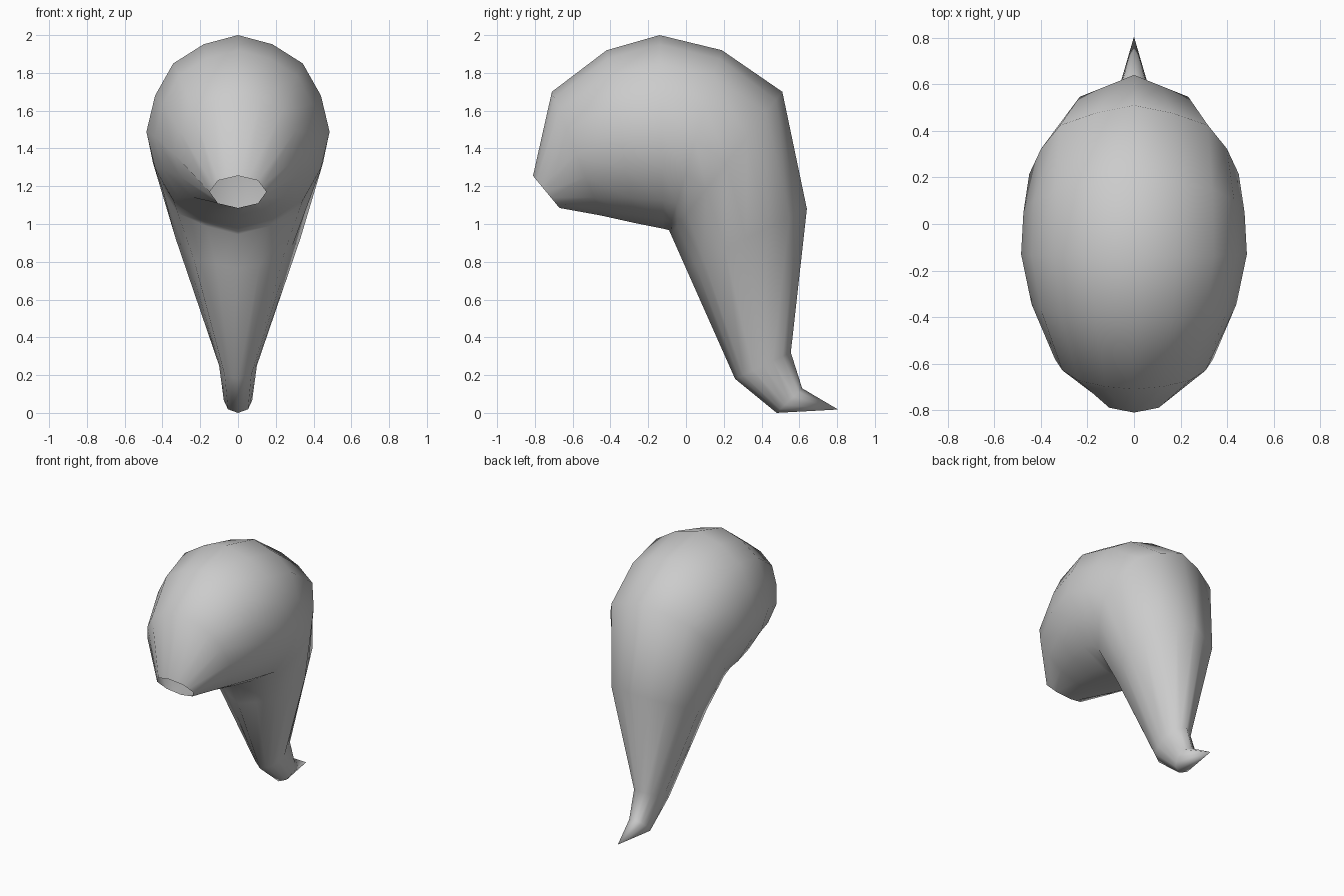
import bpy, bmesh, math
from mathutils import Vector

if "Cube" in bpy.data.objects:
    bpy.data.objects.remove(bpy.data.objects["Cube"])

# Cross-sections along the curved body:
# outer (y, z), inner (y, z), half width, roundness of the in-between corners
FLAT = math.cos(math.pi / 8)
SECTIONS = [
    ((-0.81, 1.255), (-0.67, 1.085), 0.15, FLAT),   # open mouth
    ((-0.71, 1.70), (-0.45, 1.045), 0.34, 0.98),
    ((-0.42, 1.92), (-0.27, 1.005), 0.44, 0.98),
    ((-0.14, 2.00), (-0.12, 0.975), 0.485, 0.98),
    ((0.19, 1.92), (-0.09, 0.968), 0.475, 0.98),
    ((0.51, 1.70), (-0.08, 0.945), 0.45, 0.96),
    ((0.64, 1.08), (0.00, 0.765), 0.33, FLAT),
    ((0.555, 0.32), (0.26, 0.18), 0.10, FLAT),
    ((0.615, 0.13), (0.48, 0.0), 0.075, FLAT),
]
TIP = (0, 0.805, 0.018)
SIDES = 16


def add_ring(bm, outer, inner, half_width, roundness):
    top, bottom = Vector((0, *outer)), Vector((0, *inner))
    centre, up = (top + bottom) / 2, (top - bottom) / 2
    ring = []
    for i in range(SIDES):
        a = 2 * math.pi * i / SIDES
        r = roundness if i % 2 else 1
        side = Vector((half_width * math.sin(a), 0, 0))
        ring.append(bm.verts.new(centre + r * (up * math.cos(a) + side)))
    return ring


# Curved hollow body, open at the mouth and closing to a pointed tail
bm = bmesh.new()
rings = [add_ring(bm, *s) for s in SECTIONS]
for a, b in zip(rings, rings[1:]):
    for i in range(SIDES):
        j = (i + 1) % SIDES
        bm.faces.new((a[i], a[j], b[j], b[i]))
tip = bm.verts.new(TIP)
for i in range(SIDES):
    bm.faces.new((rings[-1][i], rings[-1][(i + 1) % SIDES], tip))
bmesh.ops.recalc_face_normals(bm, faces=bm.faces)
for f in bm.faces:
    f.smooth = True

mesh = bpy.data.meshes.new("curved_body")
bm.to_mesh(mesh)
bm.free()
body = bpy.data.objects.new("curved_body", mesh)
bpy.context.collection.objects.link(body)
